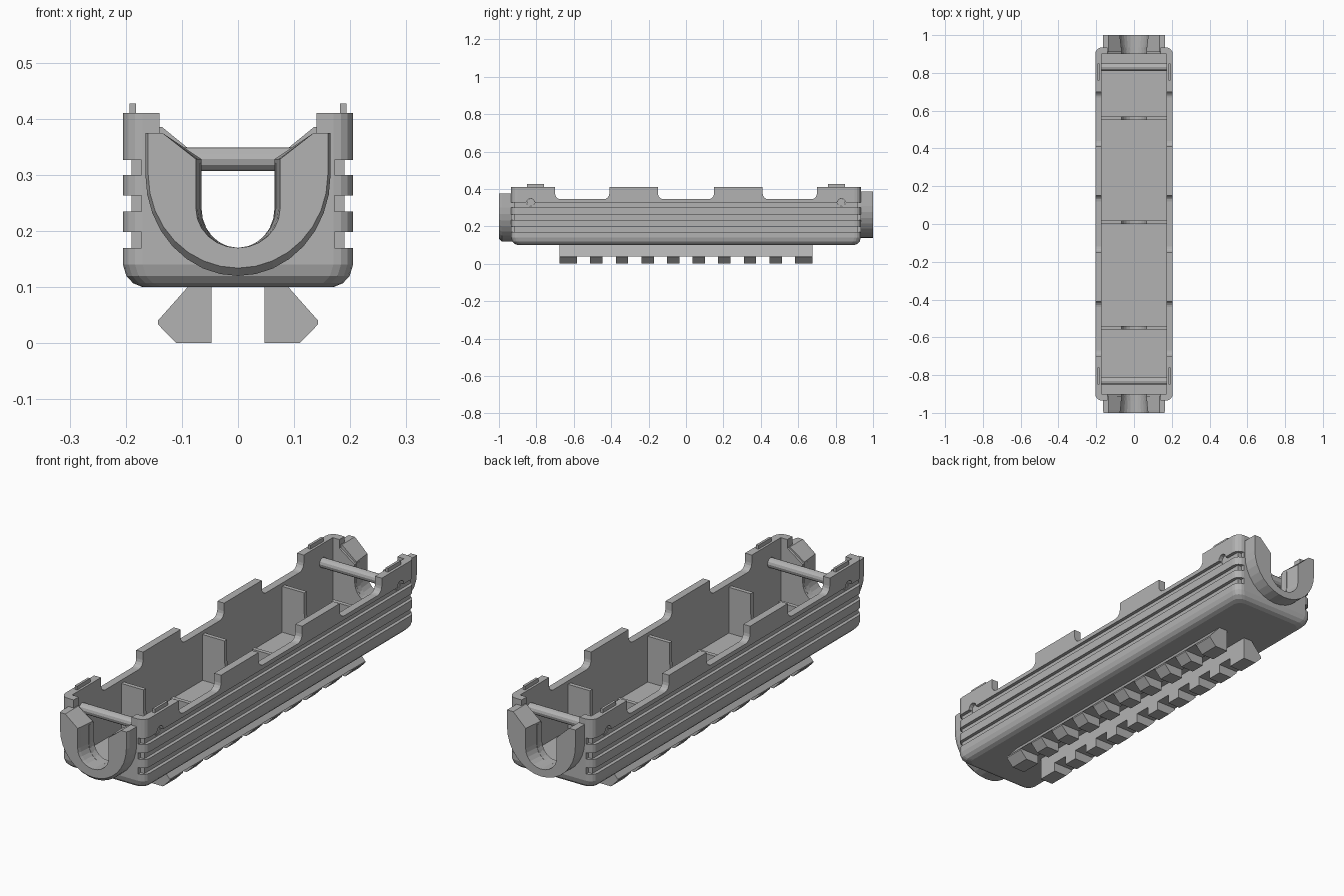
import bpy, bmesh, math
from mathutils import Vector

if "Cube" in bpy.data.objects:
    bpy.data.objects.remove(bpy.data.objects["Cube"])

grey = bpy.data.materials.new("matte_grey")
grey.use_nodes = True
tone = (0.45, 0.45, 0.45, 1)
grey.diffuse_color = tone
grey.node_tree.nodes["Principled BSDF"].inputs["Base Color"].default_value = tone


def finish(bm, name):
    bmesh.ops.recalc_face_normals(bm, faces=bm.faces)
    mesh = bpy.data.meshes.new(name)
    bm.to_mesh(mesh)
    bm.free()
    mesh.materials.append(grey)
    ob = bpy.data.objects.new(name, mesh)
    bpy.context.collection.objects.link(ob)
    return ob


def loft(bm, rings):
    """Closed solid through rings with equal point counts."""
    loops = [[bm.verts.new(p) for p in ring] for ring in rings]
    n = len(loops[0])
    for a, b in zip(loops, loops[1:]):
        for i in range(n):
            j = (i + 1) % n
            bm.faces.new((a[i], a[j], b[j], b[i]))
    bm.faces.new(loops[0][::-1])
    bm.faces.new(loops[-1])


def box(bm, x0, x1, y0, y1, z0, z1):
    loft(bm, [[(x0, y0, z), (x1, y0, z), (x1, y1, z), (x0, y1, z)] for z in (z0, z1)])


def along_y(bm, pts, y0, y1):
    loft(bm, [[(x, y, z) for x, z in pts] for y in (y0, y1)])


def along_x(bm, pts, x0, x1):
    loft(bm, [[(x, y, z) for y, z in pts] for x in (x0, x1)])


def arc(cx, cz, a, b, start, end, n):
    out = []
    for i in range(n + 1):
        t = math.radians(start + (end - start) * i / n)
        out.append((cx + a * math.cos(t), cz + b * math.sin(t)))
    return out


def plan(inset, z):
    """Rounded rectangle outline of the tray."""
    hx, hy, r = 0.205 - inset, 0.935 - inset, 0.035
    pts = []
    for k, (sx, sy) in enumerate(((1, 1), (-1, 1), (-1, -1), (1, -1))):
        pts += arc(sx * (hx - r), sy * (hy - r), r, r, 90 * k, 90 * k + 90, 4)
    return [(x, y, z) for x, y in pts]


def cut(target, cutter):
    mod = target.modifiers.new(cutter.name, "BOOLEAN")
    mod.operation, mod.solver, mod.object = "DIFFERENCE", "EXACT", cutter
    mod.use_self = True
    cutter.hide_render = True
    cutter.hide_set(True)


# Tray with rounded lower edge
bm = bmesh.new()
levels = ((0.035, 0.10), (0.018, 0.107), (0.006, 0.12), (0, 0.14), (0, 0.41))
loft(bm, [plan(i, z) for i, z in levels])
tray = finish(bm, "tray")

# Cavity
bm = bmesh.new()
box(bm, -0.172, 0.172, -0.9, 0.9, 0.13, 0.6)
cut(tray, finish(bm, "cavity_cutter"))

# Scalloped top edge
bm = bmesh.new()
for mid, half in ((-0.555, 0.145), (0, 0.15), (0.555, 0.145)):
    r = 0.03
    pts = arc(mid - half + r, 0.345 + r, r, r, 180, 270, 4)
    pts += arc(mid + half - r, 0.345 + r, r, r, 270, 360, 4)
    pts += [(mid + half, 0.6), (mid - half, 0.6)]
    along_x(bm, pts, -0.4, 0.4)
cut(tray, finish(bm, "scallop_cutter"))

# Side grooves and their deeper ends
bm = bmesh.new()
for z0, z1 in ((0.17, 0.198), (0.235, 0.263), (0.30, 0.327)):
    for s in (-1, 1):
        box(bm, *sorted((s * 0.19, s * 0.3)), -1.1, 1.1, z0, z1)
        for e in (-1, 1):
            box(bm, *sorted((s * 0.172, s * 0.3)), *sorted((e * 0.918, e * 1.1)), z0, z1)
cut(tray, finish(bm, "groove_cutter"))

# Openings in the end walls
bm = bmesh.new()
opening = arc(0, 0.24, 0.066, 0.07, 180, 360, 10)
opening += [(0.066, 0.32), (0.14, 0.372), (0.14, 0.6), (-0.14, 0.6), (-0.14, 0.372), (-0.066, 0.32)]
for e in (-1, 1):
    along_y(bm, opening, *sorted((e * 0.87, e * 1.1)))
cut(tray, finish(bm, "end_cutter"))

# Pin holes
bm = bmesh.new()
for y in (-0.83, 0.83):
    along_x(bm, arc(y, 0.328, 0.022, 0.022, 0, 330, 11), -0.3, 0.3)
cut(tray, finish(bm, "pin_hole_cutter"))

# Cross pins
for y, name in ((-0.83, "front_pin"), (0.83, "back_pin")):
    bm = bmesh.new()
    along_x(bm, arc(y, 0.328, 0.021, 0.021, 0, 330, 11), -0.188, 0.188)
    finish(bm, name)


# U-shaped end collars
def collar_ring(y, a, b, inner, top, lift):
    pts = [(-a, top)] + arc(0, 0.30 + lift, a, b, 180, 360, 16) + [(a, top)]
    pts += [(0.135, top), (inner, 0.328)]
    pts += arc(0, 0.24, inner, 0.07, 360, 180, 12)
    pts += [(-inner, 0.328), (-0.135, top)]
    return [(x, y, z) for x, z in pts]


bm = bmesh.new()
loft(bm, [collar_ring(-0.91, 0.165, 0.18, 0.065, 0.375, 0),
          collar_ring(-0.985, 0.165, 0.18, 0.072, 0.375, 0),
          collar_ring(-1.0, 0.16, 0.166, 0.075, 0.375, 0)])
finish(bm, "front_collar")
bm = bmesh.new()
loft(bm, [collar_ring(0.91, 0.165, 0.172, 0.065, 0.385, 0.01),
          collar_ring(1.0, 0.165, 0.172, 0.075, 0.385, 0.01)])
finish(bm, "back_collar")

# Inner dividers with a rounded channel
divider = [(-0.175, 0.125), (0.175, 0.125), (0.175, 0.33), (0.066, 0.33)]
divider += arc(0, 0.24, 0.066, 0.07, 360, 180, 10) + [(-0.066, 0.33), (-0.175, 0.33)]
for k, y in enumerate((-0.55, 0.01, 0.56)):
    bm = bmesh.new()
    along_y(bm, divider, y - 0.009, y + 0.009)
    finish(bm, f"divider_{k + 1}")

# Small ridges on the corner tops
bm = bmesh.new()
for sx in (-1, 1):
    for sy in (-1, 1):
        box(bm, *sorted((sx * 0.182, sx * 0.193)), *sorted((sy * 0.76, sy * 0.85)), 0.40, 0.427)
finish(bm, "top_ridges")

# Twin toothed rails underneath
for s, name in ((1, "left_rail"), (-1, "right_rail")):
    bm = bmesh.new()
    bar = [(0.047, 0.04), (0.143, 0.04), (0.088, 0.102), (0.047, 0.102)]
    tooth = [(0.047, 0), (0.11, 0), (0.143, 0.034), (0.143, 0.04), (0.047, 0.04)]
    along_y(bm, [(s * x, z) for x, z in bar], -0.675, 0.675)
    for k in range(10):
        y0 = -0.646 + 0.1369 * k + 0.03
        a, b = y0 - 0.033, y0 + 0.033
        if k == 0:
            a = -0.675
        if k == 9:
            b = 0.675
        along_y(bm, [(s * x, z) for x, z in tooth], a, b)
    finish(bm, name)
